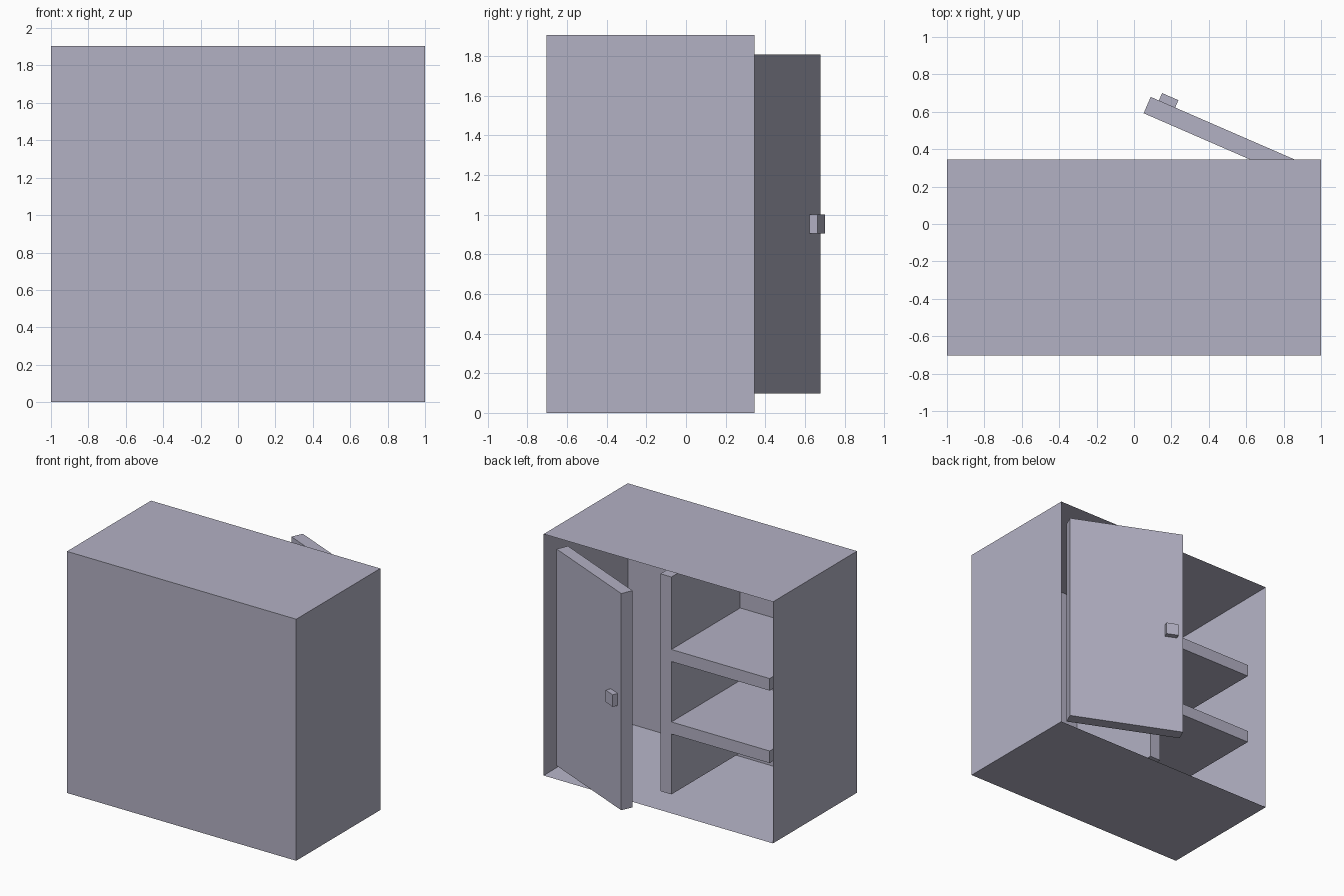
import bpy, bmesh, math
from mathutils import Matrix, Vector

if "Cube" in bpy.data.objects:
    bpy.data.objects.remove(bpy.data.objects["Cube"])

T = 2 / 21                      # board thickness
W, D, H = 2.0, 11 * T, 20 * T   # outer size of the cabinet
Y0 = -0.703                     # closed side
Y1 = Y0 + D                     # open side

paint = bpy.data.materials.new("lilac_grey")
paint.diffuse_color = (0.45, 0.44, 0.55, 1)
paint.use_nodes = True
paint.node_tree.nodes["Principled BSDF"].inputs["Base Color"].default_value = paint.diffuse_color


def finish(name, bm, matrix=None):
    mesh = bpy.data.meshes.new(name)
    bmesh.ops.recalc_face_normals(bm, faces=bm.faces)
    bm.to_mesh(mesh)
    bm.free()
    mesh.materials.append(paint)
    obj = bpy.data.objects.new(name, mesh)
    bpy.context.collection.objects.link(obj)
    if matrix:
        obj.matrix_world = matrix
    return obj


def box_mesh(lo, hi):
    lo, hi = Vector(lo), Vector(hi)
    bm = bmesh.new()
    bmesh.ops.create_cube(bm, size=1)
    bmesh.ops.scale(bm, vec=hi - lo, verts=bm.verts)
    bmesh.ops.translate(bm, vec=(lo + hi) / 2, verts=bm.verts)
    return bm


def box(name, lo, hi, matrix=None):
    return finish(name, box_mesh(lo, hi), matrix)


# Carcass: solid block with the open side inset and pushed in
bm = box_mesh((-W / 2, Y0, 0), (W / 2, Y1, H))
bm.normal_update()
opening = max(bm.faces, key=lambda f: f.calc_center_median().y)
bmesh.ops.inset_region(bm, faces=[opening], thickness=T)
bmesh.ops.translate(bm, vec=(0, T - D, 0), verts=opening.verts)
finish("carcass", bm)

# Divider and shelves, set back by the door thickness
back, front = Y0 + T, Y1 - T
box("divider", (-T / 2, back, T), (T / 2, front, H - T))
for i, level in enumerate((6, 12)):
    box(f"shelf_{i + 1}", (-W / 2 + T, back, level * T),
        (-T / 2, front, (level + 1) * T))

# Open door and its knob, built from the hinge corner and swung out
hinge = Matrix.Translation((0.9, 0.327, 0)) @ Matrix.Rotation(math.radians(-23.5), 4, "Z")
L = 0.884
box("door", (-L, -T, 0.098), (0, 0, H - 0.098), hinge)
box("door_knob", (-L + T / 2, 0, 9.5 * T), (-L + 1.5 * T, 0.043, 10.5 * T), hinge)
